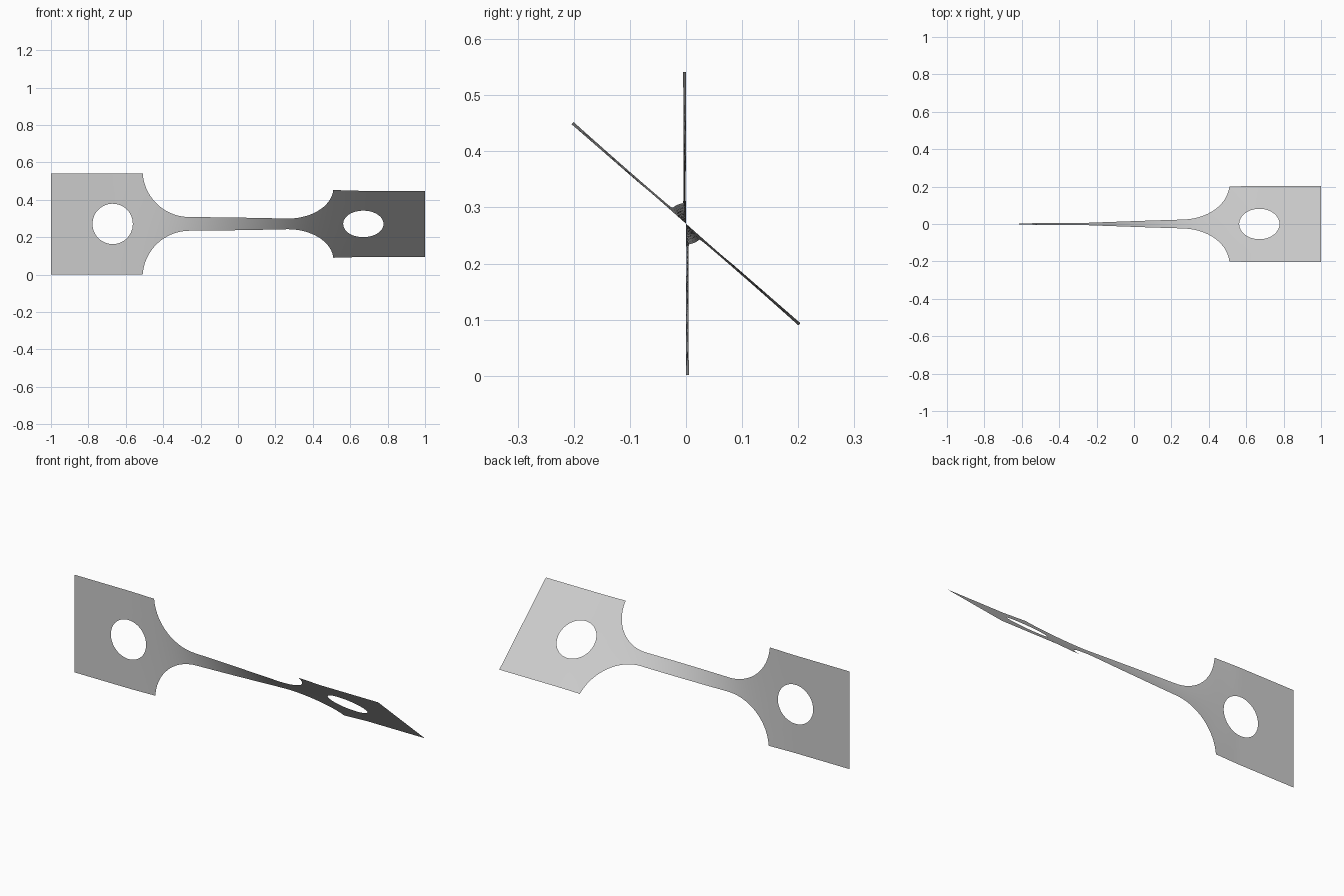
import bpy
import bmesh
from math import sin, cos, acos, atan2, sqrt, radians

cube = bpy.data.objects.get("Cube")
if cube:
    bpy.data.objects.remove(cube, do_unlink=True)

# Main dimensions
HALF_LEN, HALF_W, MID_Z = 1.0, 0.27, 0.271
NECK_X, NECK_W, FILLET = 0.26, 0.037, 0.25
HOLE_X, HOLE_R = 0.67, 0.108
TWIST = radians(49)
ROWS, ARC_STEPS, NECK_STEPS = 14, 18, 32
ARC_END = acos((NECK_W + FILLET - HALF_W) / FILLET)
SHOULDER = NECK_X + FILLET * sin(ARC_END)


def half_width(x):
    d = abs(x) - NECK_X
    if d <= 0:
        return NECK_W
    if d >= SHOULDER - NECK_X:
        return HALF_W
    return NECK_W + FILLET - sqrt(FILLET ** 2 - d * d)


# Narrow sections twist most; the outer ends stay flat
SAMPLES = 400
cumulative = [0.0]
for i in range(SAMPLES):
    x = -HALF_LEN + 2 * HALF_LEN * (i + 0.5) / SAMPLES
    cumulative.append(cumulative[-1] + (1 / half_width(x) if abs(x) < 0.65 else 0))


def twist_angle(x):
    t = (x + HALF_LEN) / (2 * HALF_LEN) * SAMPLES
    i = max(0, min(SAMPLES - 1, int(t)))
    value = cumulative[i] + (cumulative[i + 1] - cumulative[i]) * (t - i)
    return TWIST * value / cumulative[-1]


bm = bmesh.new()

# Neck and fillets: columns of quads
arc = [NECK_X + FILLET * sin(ARC_END * i / ARC_STEPS) for i in range(ARC_STEPS + 1)]
neck = [NECK_X * (2 * i / NECK_STEPS - 1) for i in range(1, NECK_STEPS)]
columns = []
for x in [-a for a in reversed(arc)] + neck + arc:
    w = half_width(x)
    columns.append([bm.verts.new((x, 0, w * (2 * r / ROWS - 1))) for r in range(ROWS + 1)])
for a, b in zip(columns, columns[1:]):
    for r in range(ROWS):
        bm.faces.new((a[r], b[r], b[r + 1], a[r + 1]))


# End plates: rings of quads from the rectangular rim to the round hole
def end_plate(side, inner):
    def rim(u, s):
        return bm.verts.new((side * u, 0, s))
    span = HALF_LEN - SHOULDER
    steps = [i / ROWS for i in range(1, ROWS)]
    loop = list(inner)
    loop += [rim(SHOULDER + span * t, HALF_W) for t in steps]
    loop += [rim(HALF_LEN, HALF_W * (1 - 2 * i / ROWS)) for i in range(ROWS + 1)]
    loop += [rim(HALF_LEN - span * t, -HALF_W) for t in steps]
    rings = [loop]
    for k in (1, 2, 3):
        ring = []
        for v in loop:
            dx, dz = v.co.x - side * HOLE_X, v.co.z
            a = atan2(dz, dx)
            hx, hz = side * HOLE_X + HOLE_R * cos(a), HOLE_R * sin(a)
            f = k / 3
            ring.append(bm.verts.new((v.co.x + (hx - v.co.x) * f, 0,
                                      v.co.z + (hz - v.co.z) * f)))
        rings.append(ring)
    for a, b in zip(rings, rings[1:]):
        for i in range(len(a)):
            j = (i + 1) % len(a)
            quad = (a[i], b[i], b[j], a[j])
            bm.faces.new(quad if side > 0 else quad[::-1])


end_plate(-1, columns[0])
end_plate(1, columns[-1])

# Twist the flat sheet about its long axis
bmesh.ops.recalc_face_normals(bm, faces=bm.faces[:])
for v in bm.verts:
    a, s = twist_angle(v.co.x), v.co.z
    v.co.y, v.co.z = -s * sin(a), MID_Z + s * cos(a)
bm.normal_update()
if sum(f.normal.y for f in bm.faces) > 0:
    bmesh.ops.reverse_faces(bm, faces=bm.faces[:])

mesh = bpy.data.meshes.new("twisted_strip")
bm.to_mesh(mesh)
bm.free()
for p in mesh.polygons:
    p.use_smooth = True
strip = bpy.data.objects.new("twisted_strip", mesh)
bpy.context.collection.objects.link(strip)

# Plain grey metal
grey = bpy.data.materials.new("light_grey")
grey.use_nodes = True
colour = (0.6, 0.6, 0.6, 1)
grey.diffuse_color = colour
grey.node_tree.nodes["Principled BSDF"].inputs["Base Color"].default_value = colour
mesh.materials.append(grey)
